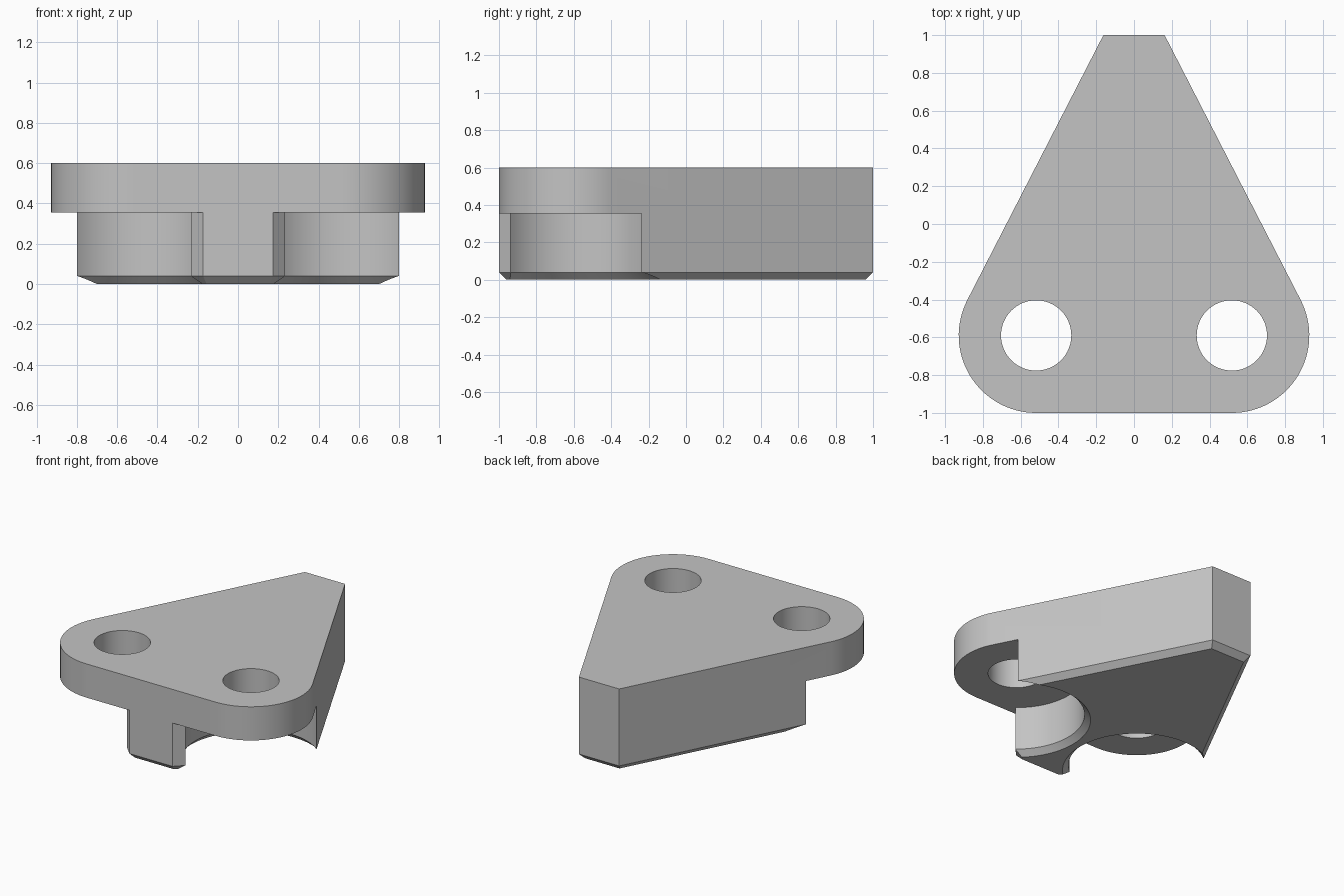
import bpy, bmesh
from math import sin, cos, acos, atan2, hypot, pi, sqrt, radians

if "Cube" in bpy.data.objects:
    bpy.data.objects.remove(bpy.data.objects["Cube"])

CX, CY = 0.518, -0.59          # screw hole centre, mirrored in x
CORNER, HOLE, POCKET = 0.41, 0.186, 0.45
TIP = 0.162                    # half width of the narrow back end
TOP, FLOOR, CHAMFER = 0.6, 0.355, 0.04

grey = bpy.data.materials.new("Grey")
grey.use_nodes = True
color = (0.55, 0.55, 0.55, 1)
grey.diffuse_color = color
grey.node_tree.nodes["Principled BSDF"].inputs["Base Color"].default_value = color


def arc(cx, cy, r, a, b, n):
    return [(cx + r * cos(a + (b - a) * i / n), cy + r * sin(a + (b - a) * i / n))
            for i in range(n + 1)]


def loft(name, layers):
    """Closed solid through stacked outlines given as (z, points)."""
    bm = bmesh.new()
    rings = [[bm.verts.new((x, y, z)) for x, y in pts] for z, pts in layers]
    bm.faces.new(rings[0])
    bm.faces.new(rings[-1])
    n = len(rings[0])
    for lo, hi in zip(rings, rings[1:]):
        for i in range(n):
            j = (i + 1) % n
            bm.faces.new((lo[i], lo[j], hi[j], hi[i]))
    bmesh.ops.recalc_face_normals(bm, faces=bm.faces)
    mesh = bpy.data.meshes.new(name)
    bm.to_mesh(mesh)
    bm.free()
    mesh.materials.append(grey)
    obj = bpy.data.objects.new(name, mesh)
    bpy.context.collection.objects.link(obj)
    return obj


def body_outline(inset):
    """Rounded front corners with straight sides tapering to the back end."""
    theta = atan2(1 - CY, TIP - CX) - acos(CORNER / hypot(TIP - CX, 1 - CY))
    r, back = CORNER - inset, 1 - inset
    x = CX + (r - sin(theta) * (back - CY)) / cos(theta)
    half = arc(CX, CY, r, -pi / 2, theta, 32) + [(x, back)]
    return half + [(-px, py) for px, py in reversed(half)]


def pocket_outline(side, flare):
    """Round pocket, open to the outside, with a slanted cut at the front post."""
    r = POCKET + flare
    u = 0.065 - flare * sqrt(2)
    v = -sqrt(2 * r * r - u * u)
    start = atan2((v - u) / 2, (v + u) / 2) + 2 * pi
    pts = arc(CX, CY, r, start, 0, 56)
    x, y = pts[0]
    pts += [(1.3, CY), (1.3, -1.25), (x - (y + 1.25), -1.25)]
    return [(side * px, py) for px, py in pts]


# Solid body with a chamfered lower edge
body = loft("mounting_foot", [(0, body_outline(CHAMFER)),
                              (CHAMFER, body_outline(0)), (TOP, body_outline(0))])

# Screw holes and underside pockets
cutters = []
for side, word in ((1, "left"), (-1, "right")):
    cutters.append(loft(word + "_pocket_cutter", [
        (-0.02, pocket_outline(side, CHAMFER + 0.02)),
        (CHAMFER, pocket_outline(side, 0)), (FLOOR, pocket_outline(side, 0))]))
    ring = arc(side * CX, CY, HOLE, 0, 2 * pi, 64)[:-1]
    cutters.append(loft(word + "_hole_cutter", [(0.2, ring), (0.8, ring)]))

bpy.ops.object.select_all(action='DESELECT')
bpy.context.view_layer.objects.active = body
body.select_set(True)
for cutter in cutters:
    cutter.hide_render = True
    mod = body.modifiers.new(cutter.name, 'BOOLEAN')
    mod.operation, mod.solver, mod.object = 'DIFFERENCE', 'EXACT', cutter
    bpy.ops.object.modifier_apply(modifier=mod.name)
    bpy.data.objects.remove(cutter)

bpy.ops.object.shade_smooth_by_angle(angle=radians(25))
